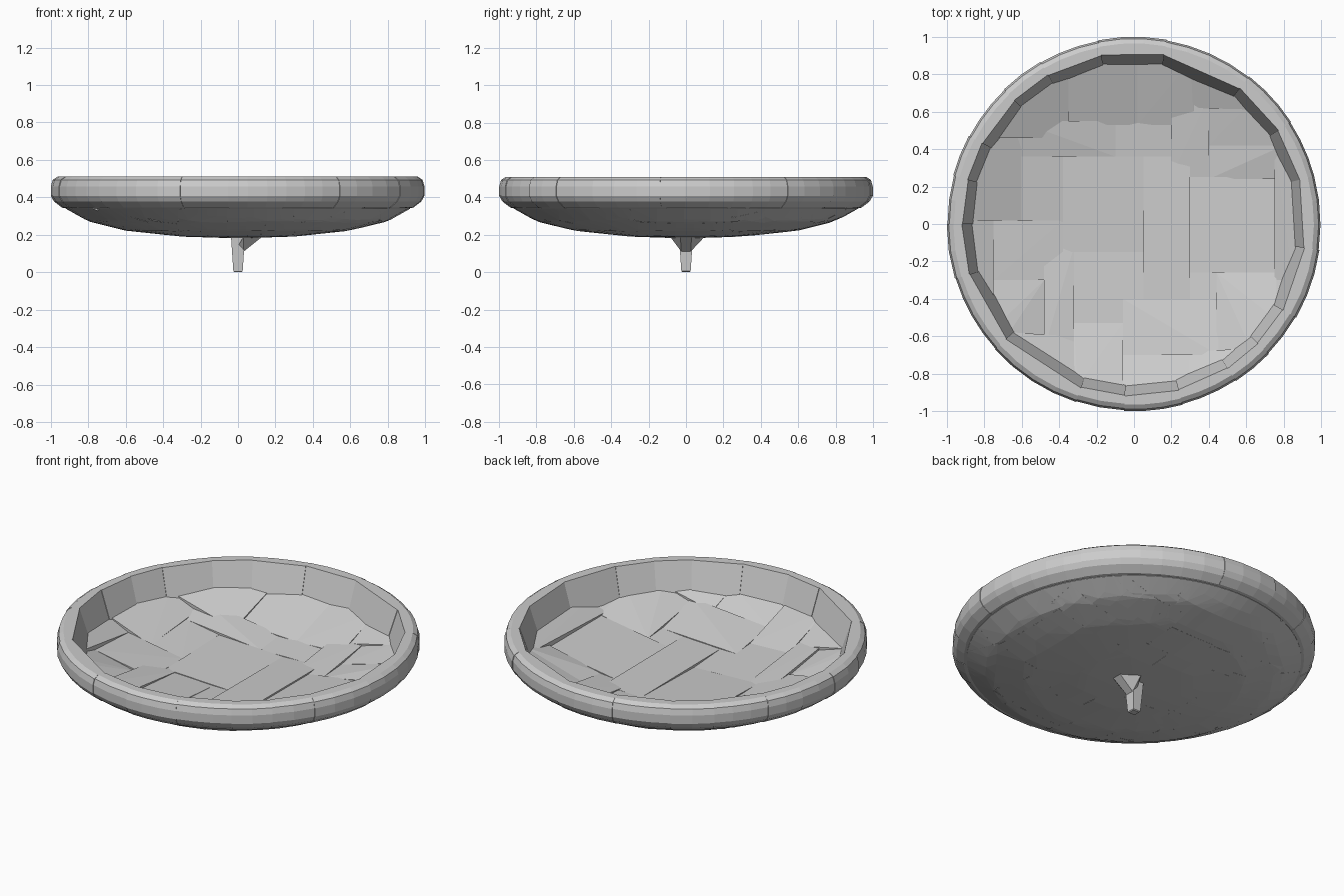
import bpy, bmesh, math

if "Cube" in bpy.data.objects:
    bpy.data.objects.remove(bpy.data.objects["Cube"])


def hull(bm, points):
    """Add one faceted convex piece to the mesh."""
    verts = [bm.verts.new(p) for p in points]
    res = bmesh.ops.convex_hull(bm, input=verts)
    junk = {g for g in res["geom_interior"] + res["geom_unused"]
            if isinstance(g, bmesh.types.BMVert) and g.is_valid}
    bmesh.ops.delete(bm, geom=list(junk), context='VERTS')


def finish(bm, name):
    bmesh.ops.dissolve_limit(bm, angle_limit=math.radians(1), verts=bm.verts, edges=bm.edges)
    bmesh.ops.recalc_face_normals(bm, faces=bm.faces)
    me = bpy.data.meshes.new(name)
    bm.to_mesh(me)
    bm.free()
    ob = bpy.data.objects.new(name, me)
    bpy.context.collection.objects.link(ob)
    return ob


# underside of the dish as (radius, height)
UNDER = [(0, .18), (.3, .19), (.6, .222), (.8, .272), (.93, .345)]


def under(r):
    for (r0, z0), (r1, z1) in zip(UNDER, UNDER[1:]):
        if r <= r1:
            return z0 + (z1 - z0) * (r - r0) / (r1 - r0)
    return UNDER[-1][1]


# dish floor: overlapping faceted slabs, x0 x1 y0 y1
CELLS = [(-.38, .05, -.15, .36), (.05, .3, -.4, .36), (.3, .75, -.26, .25),
         (.75, .92, -.3, .42), (-.32, -.06, -.53, -.15), (-.06, .45, -.7, -.4),
         (-.06, .05, -.4, -.15), (.44, .76, -.68, -.26), (.76, .92, -.6, -.3),
         (-.32, -.06, -.92, -.53), (-.06, .3, -.92, -.7), (.3, .65, -.9, -.68),
         (-.48, -.32, -.67, -.12), (-.75, -.48, -.62, -.3), (-.75, -.32, -.9, -.6),
         (-.6, -.38, 0, .4), (-.92, -.6, .02, .48), (-.92, -.75, -.5, .02),
         (-.75, -.38, -.3, .02), (-.62, -.1, .36, .55), (-.8, -.35, .46, .85),
         (-.35, .02, .53, .92), (-.1, .2, .36, .56), (.02, .32, .53, .92),
         (.2, .4, .25, .68), (.3, .7, .62, .9), (.4, .82, .42, .68),
         (.4, .8, .24, .42), (.3, .45, -.42, -.26)]
bm = bmesh.new()
for x0, x1, y0, y1 in CELLS:
    pts = []
    for i in range(6):
        for j in range(6):
            x = x0 + (x1 - x0) * i / 5
            y = y0 + (y1 - y0) * j / 5
            r = math.hypot(x, y)
            if r > .92:
                x, y, r = x * .92 / r, y * .92 / r, .92
            pts += [(x, y, under(r)), (x, y, under(r) + .03)]
    hull(bm, pts)
finish(bm, "dish_floor")

# rim: rounded segments with chord-flat inner walls
RIM = [(.86, .33), (.94, .345), (.983, .378), (1, .408), (1, .458), (.99, .493),
       (.965, .51), (.92, .51)]
SEAMS = [15, 33, 52, 80, 101, 120, 134, 152, 165, 180, 197, 222, 252, 267, 285,
         303, 316, 330, 352, 375]
bm = bmesh.new()
for i, (a0, a1) in enumerate(zip(SEAMS, SEAMS[1:])):
    n = max(2, round((a1 - a0) / 7))
    grow = 1 if i % 2 else .996
    pts = []
    for k in range(n + 1):
        a = math.radians(a0 + (a1 - a0) * k / n)
        pts += [(r * grow * math.cos(a), r * grow * math.sin(a), z) for r, z in RIM]
    hull(bm, pts)
finish(bm, "rim")

# tapered peg under the dish
bm = bmesh.new()
hull(bm, [(sx * w, sy * w, z) for w, z in ((.025, .005), (.02, 0), (.038, .2))
          for sx in (-1, 1) for sy in (-1, 1)])
finish(bm, "peg")

# gusset flaring toward the right side
bm = bmesh.new()
hull(bm, [(.03, -.025, .11), (.03, .025, .11), (0, -.025, .14), (0, .025, .14),
          (.03, -.085, .19), (.03, .1, .19), (.13, -.03, .19), (.13, .03, .19)])
finish(bm, "peg_gusset")
